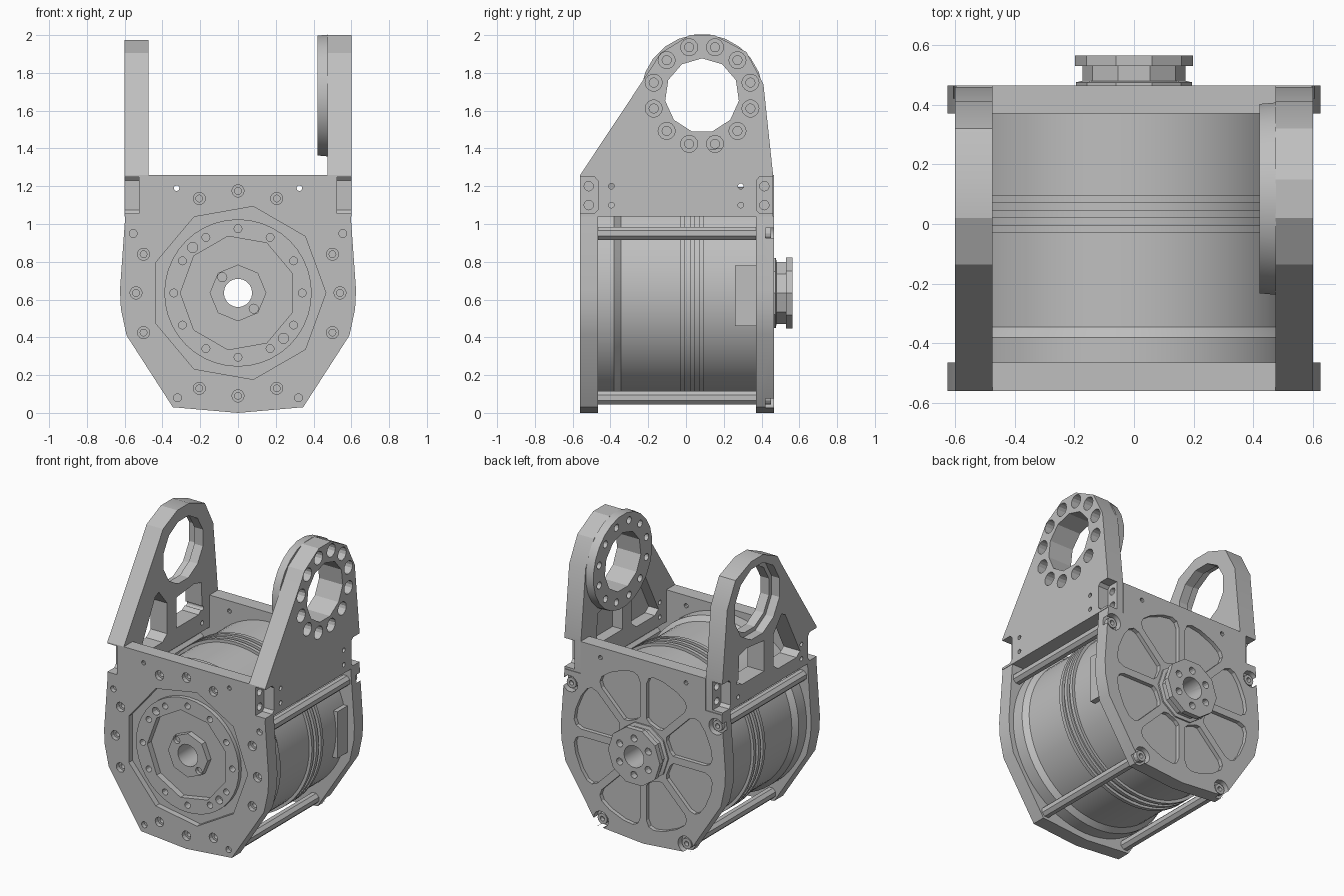
import bpy, bmesh
from math import sin, cos, pi, asin, radians

cube = bpy.data.objects.get("Cube")
if cube:
    bpy.data.objects.remove(cube, do_unlink=True)

metal = bpy.data.materials.new("machined grey metal")
metal.use_nodes = True
GREY = (0.52, 0.52, 0.52, 1)
metal.diffuse_color = GREY
metal.node_tree.nodes["Principled BSDF"].inputs["Base Color"].default_value = GREY

MID = 0.635            # height of the motor axis
EYE = (0.085, 1.68)    # centre of the bearing eye in the ears


def point(axis, u, v, w):
    return (w, u, v) if axis == "x" else (u, w, v)


def prism(bm, axis, pts, a, b):
    """Extrude a flat outline along an axis."""
    lo = [bm.verts.new(point(axis, u, v, a)) for u, v in pts]
    hi = [bm.verts.new(point(axis, u, v, b)) for u, v in pts]
    bm.faces.new(lo)
    bm.faces.new(hi[::-1])
    for i in range(len(pts)):
        j = (i + 1) % len(pts)
        bm.faces.new((lo[i], lo[j], hi[j], hi[i]))


def lathe(bm, axis, centre, profile, sides=16, phase=0.0, closed=False):
    """Revolve (radius, distance) pairs; closed makes a ring with a bore."""
    rings = []
    for r, w in profile:
        angles = [phase + 2 * pi * i / sides for i in range(sides)]
        rings.append([bm.verts.new(point(axis, centre[0] + r * cos(t),
                      centre[1] + r * sin(t), w)) for t in angles])
    pairs = list(zip(rings, rings[1:]))
    if closed:
        pairs.append((rings[-1], rings[0]))
    else:
        bm.faces.new(rings[0])
        bm.faces.new(rings[-1])
    for p, q in pairs:
        for i in range(sides):
            j = (i + 1) % sides
            bm.faces.new((p[i], p[j], q[j], q[i]))


def finish(name, bm):
    bmesh.ops.recalc_face_normals(bm, faces=bm.faces)
    mesh = bpy.data.meshes.new(name)
    bm.to_mesh(mesh)
    bm.free()
    mesh.materials.append(metal)
    obj = bpy.data.objects.new(name, mesh)
    bpy.context.scene.collection.objects.link(obj)
    smooth(obj)
    return obj


def smooth(obj):
    obj.data.shade_smooth()
    obj.data.set_sharp_from_angle(angle=radians(24))


def cut(obj, bm):
    """Subtract the cutter and keep only the resulting mesh."""
    cutter = finish("cutter", bm)
    cutter.hide_render = True
    mod = obj.modifiers.new("cut", "BOOLEAN")
    mod.operation, mod.solver, mod.object = "DIFFERENCE", "EXACT", cutter
    graph = bpy.context.evaluated_depsgraph_get()
    mesh = bpy.data.meshes.new_from_object(obj.evaluated_get(graph))
    obj.modifiers.clear()
    obj.data = mesh
    bpy.data.objects.remove(cutter, do_unlink=True)
    smooth(obj)


def around(r, count, start=0.0, centre=(0, MID)):
    return [(centre[0] + r * cos(start + 2 * pi * i / count),
             centre[1] + r * sin(start + 2 * pi * i / count)) for i in range(count)]


# Shared outline of the end plates
half = [(0.475, 1.26), (0.475, 1.04), (0.597, 1.04), (0.625, 0.65),
        (0.62, 0.55), (0.59, 0.41), (0.345, 0.03)]
outline = half + [(0, 0)] + [(-x, z) for x, z in reversed(half)]
rails = [(s * x, z) for s in (-1, 1) for x, z in ((0.555, 0.95), (0.32, 0.08))]
sight_holes = [(-0.325, 1.19), (0.325, 1.19)]

# Front plate with stepped opening and counterbored screw holes
bm = bmesh.new()
prism(bm, "y", outline, -0.56, -0.465)
front_plate = finish("front_plate", bm)
bm = bmesh.new()
lathe(bm, "y", (0, MID), [(0.465, -0.6), (0.465, -0.52)], 9)
for c in sight_holes:
    lathe(bm, "y", c, [(0.015, -0.6), (0.015, -0.4)], 10)
for c in rails:
    lathe(bm, "y", c, [(0.021, -0.6), (0.021, -0.53)], 12)
screws = [(0, 1.175), (0, 0.09)]
for s in (-1, 1):
    screws += [(s * 0.205, 1.135), (s * 0.5, 0.84), (s * 0.54, MID),
               (s * 0.5, 0.425), (s * 0.205, 0.13)]
for c in screws:
    lathe(bm, "y", c, [(0.032, -0.6), (0.032, -0.53), (0.018, -0.53), (0.018, -0.48)], 14)
cut(front_plate, bm)
bm = bmesh.new()
lathe(bm, "y", (0, MID), [(0.37, -0.6), (0.37, -0.4)], 40)
cut(front_plate, bm)

# Round motor face set into the front plate
bm = bmesh.new()
lathe(bm, "y", (0, MID), [(0.075, -0.46), (0.39, -0.46), (0.39, -0.548), (0.075, -0.548)], 40, closed=True)
motor_face = finish("motor_face", bm)
bm = bmesh.new()
lathe(bm, "y", (0, MID), [(0.305, -0.6), (0.305, -0.505)], 9, pi)
for c in around(0.34, 12):
    lathe(bm, "y", c, [(0.021, -0.6), (0.021, -0.5)], 12)
for c in around(0.34, 2, 0.75 * pi):
    lathe(bm, "y", c, [(0.027, -0.6), (0.027, -0.5)], 12)
cut(motor_face, bm)

# Output hub in the middle of the front
bm = bmesh.new()
lathe(bm, "y", (0, MID), [(0.15, -0.5), (0.15, -0.545)], 8)
front_hub = finish("front_hub", bm)
bm = bmesh.new()
lathe(bm, "y", (0, MID), [(0.075, -0.6), (0.075, -0.4)], 20)
for c in around(0.118, 2, 0.75 * pi):
    lathe(bm, "y", c, [(0.024, -0.6), (0.024, -0.52)], 12)
cut(front_hub, bm)

# Motor drum: wide front flange stepping down to a ribbed barrel
profile = [(0.075, -0.47), (0.59, -0.47), (0.59, -0.38), (0.562, -0.345)]
for y in (-0.03, 0.02, 0.07):
    profile += [(0.562, y), (0.582, y), (0.582, y + 0.025), (0.562, y + 0.025)]
profile += [(0.562, 0.375), (0.075, 0.375)]
bm = bmesh.new()
lathe(bm, "y", (0, MID), profile, 64, closed=True)
finish("motor_drum", bm)

# Terminal pad on the drum's side
bm = bmesh.new()
prism(bm, "y", [(0.5, 0.46), (0.572, 0.46), (0.572, 0.78), (0.5, 0.78)], 0.26, 0.372)
finish("terminal_pad", bm)

# Tie rails and their rear bolts
for i, c in enumerate(rails):
    bm = bmesh.new()
    lathe(bm, "y", c, [(0.038, -0.47), (0.038, 0.375)], 8, pi / 8)
    finish("tie_rail_%d" % (i + 1), bm)
    bm = bmesh.new()
    lathe(bm, "y", c, [(0.016, 0.41), (0.036, 0.41), (0.036, 0.45), (0.016, 0.45)], 14, closed=True)
    finish("rail_bolt_%d" % (i + 1), bm)

# Back plate with eight spoke pockets and corner notches
bm = bmesh.new()
prism(bm, "y", outline, 0.37, 0.465)
back_plate = finish("back_plate", bm)
bm = bmesh.new()
lathe(bm, "y", (0, MID), [(0.075, 0.3), (0.075, 0.5)], 40)
for c in sight_holes:
    lathe(bm, "y", c, [(0.015, 0.3), (0.015, 0.5)], 10)
for c in rails:
    lathe(bm, "y", c, [(0.056, 0.42), (0.056, 0.5)], 16)
for k in range(8):
    mid = (k + 0.5) * pi / 4
    pts = []
    for r, side in ((0.21, 0.6), (0.23, 1), (0.47, 1), (0.51, 0.9), (0.53, 0.7), (0.535, 0.3)):
        pts.append((r, side * (pi / 8 - asin(0.025 / r))))
    pts = pts + [(r, -t) for r, t in reversed(pts)]
    prism(bm, "y", [(r * cos(mid + t), MID + r * sin(mid + t)) for r, t in pts], 0.437, 0.5)
cut(back_plate, bm)

# Rear shaft hub
bm = bmesh.new()
lathe(bm, "y", (0, MID), [(0.195, 0.42), (0.195, 0.475), (0.172, 0.48), (0.172, 0.53),
                          (0.197, 0.53), (0.197, 0.565)], 10)
rear_hub = finish("rear_hub", bm)
bm = bmesh.new()
lathe(bm, "y", (0, MID), [(0.075, 0.4), (0.075, 0.6)], 20)
for c in around(0.125, 6, pi / 6):
    lathe(bm, "y", c, [(0.024, 0.52), (0.024, 0.6)], 12)
cut(rear_hub, bm)

# Side plates with raised ears
ear = [(-0.56, 1.04), (-0.56, 1.26), (-0.185, 1.825), (-0.135, 1.905), (0.02, 2.0),
       (0.15, 2.0), (0.32, 1.91), (0.41, 1.74), (0.46, 1.27), (0.46, 1.04)]
windows = [[(-0.38, 1.16), (-0.34, 1.13), (-0.14, 1.13), (-0.09, 1.17), (-0.09, 1.38), (-0.18, 1.49), (-0.22, 1.47)],
           [(0.01, 1.17), (0.25, 1.17), (0.29, 1.2), (0.28, 1.38), (0.2, 1.4), (0.01, 1.38)]]
for s, name in ((1, "left_side_plate"), (-1, "right_side_plate")):
    top = 2.0 if s > 0 else 1.975
    bm = bmesh.new()
    prism(bm, "x", [(y, min(z, top)) for y, z in ear], s * 0.475, s * 0.6)
    plate = finish(name, bm)
    # Corner pockets, open to the plate ends
    bm = bmesh.new()
    corner = [(0.6, 1.055), (0.485, 1.055), (0.467, 1.075), (0.467, 1.23), (0.485, 1.25), (0.6, 1.25)]
    prism(bm, "x", [(-y, z) for y, z in corner], s * 0.525, s * 0.7)
    prism(bm, "x", [(y - 0.095, z) for y, z in corner], s * 0.525, s * 0.7)
    # Lightening windows: blind on the left, through on the right
    for pts in windows:
        prism(bm, "x", pts, s * 0.4, s * (0.55 if s > 0 else 0.7))
    if s < 0:
        lathe(bm, "x", EYE, [(0.22, -0.4), (0.22, -0.54), (0.25, -0.54), (0.25, -0.7)], 12, pi / 12)
    cut(plate, bm)
    bm = bmesh.new()
    for z in (1.1, 1.2):
        for y, r in ((-0.515, 0.025), (0.415, 0.025), (-0.395, 0.015), (0.29, 0.015)):
            lathe(bm, "x", (y, z), [(r, s * 0.4), (r, s * 0.7)], 12)
    if s > 0:
        lathe(bm, "x", EYE, [(0.197, 0.3), (0.197, 0.7)], 11, pi / 2)
        for c in around(0.265, 12, pi / 12, EYE):
            lathe(bm, "x", c, [(0.024, 0.3), (0.024, 0.52), (0.045, 0.52), (0.045, 0.7)], 14)
    cut(plate, bm)

# Bearing boss on the inside of the left ear
bm = bmesh.new()
lathe(bm, "x", EYE, [(0.32, 0.42), (0.325, 0.476)], 24, pi / 24)
boss = finish("bearing_boss", bm)
bm = bmesh.new()
lathe(bm, "x", EYE, [(0.197, 0.3), (0.197, 0.7)], 11, pi / 2)
for c in around(0.265, 12, pi / 12, EYE):
    lathe(bm, "x", c, [(0.024, 0.3), (0.024, 0.7)], 14)
cut(boss, bm)
